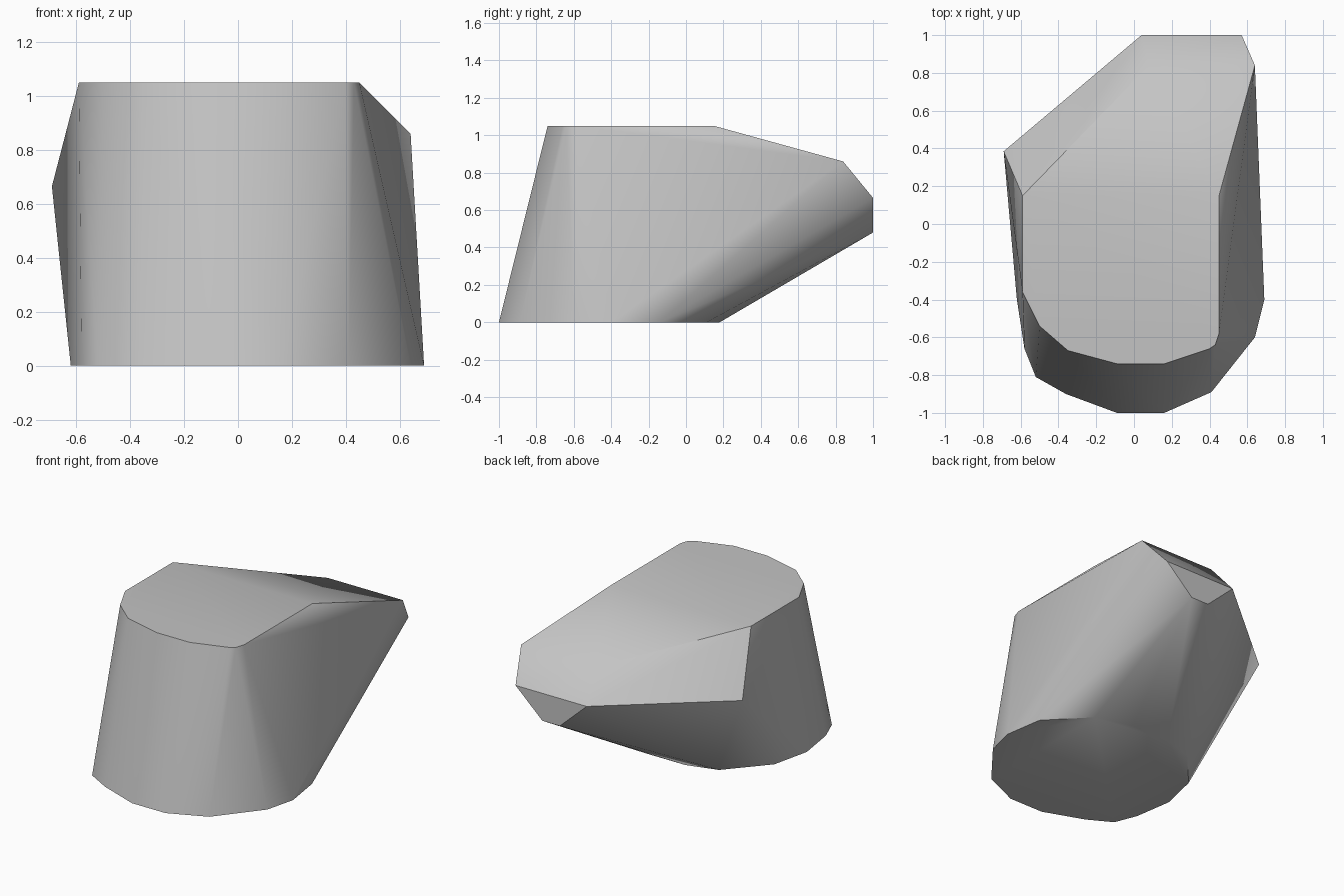
import bpy
import bmesh
import math

default_cube = bpy.data.objects.get("Cube")
if default_cube:
    bpy.data.objects.remove(default_cube, do_unlink=True)


def make_material(name, colour):
    material = bpy.data.materials.new(name)
    material.use_nodes = True
    material.diffuse_color = colour
    shader = next(node for node in material.node_tree.nodes
                  if node.type == "BSDF_PRINCIPLED")
    shader.inputs["Base Color"].default_value = colour
    return material


def level(outline, height):
    """Lift a flat outline to the given height."""
    return [(x, y, height) for x, y in outline]


def hull_object(name, points, material):
    """Wrap a tight faceted skin around the given profile points."""
    bm = bmesh.new()
    for point in points:
        bm.verts.new(point)
    hull = bmesh.ops.convex_hull(bm, input=bm.verts[:])
    unused = [item for item in hull["geom_interior"] + hull["geom_unused"]
              if isinstance(item, bmesh.types.BMVert)]
    bmesh.ops.delete(bm, geom=list(set(unused)), context="VERTS")
    # Merge triangles that lie in one plane
    bmesh.ops.dissolve_limit(bm, angle_limit=math.radians(1),
                             verts=bm.verts[:], edges=bm.edges[:])
    bmesh.ops.recalc_face_normals(bm, faces=bm.faces[:])
    mesh = bpy.data.meshes.new(name)
    bm.to_mesh(mesh)
    bm.free()
    mesh.materials.append(material)
    obj = bpy.data.objects.new(name, mesh)
    bpy.context.collection.objects.link(obj)
    return obj


# Rounded foot outline
foot = [(-.09, -1), (.16, -1), (.41, -.89), (.64, -.6), (.69, -.4),
        (.65, -.14), (.41, .11), (.16, .18), (-.12, .18), (-.33, .12),
        (-.56, -.14), (-.62, -.4), (-.58, -.66), (-.52, -.81), (-.36, -.9)]

# Flat top outline, rounded toward the front
crown = [(-.59, .15), (-.59, -.36), (-.5, -.54), (-.35, -.67), (-.09, -.74),
         (.16, -.74), (.4, -.66), (.43, -.64), (.45, -.58), (.45, .15)]

# Overhanging back: sloped ridge, side chamfer and blunt tip
ridge = [(.08, .84), (.64, .84)]
shoulder = [(-.69, .385), (.04, 1), (.57, 1)]
tip = [(.24, 1), (.37, 1)]

points = (level(foot, 0) + level(crown, 1.05) + level(ridge, .86)
          + level(shoulder, .665) + level(tip, .48))

block = hull_object("slanted_block", points,
                    make_material("plain grey", (.55, .55, .55, 1)))

# Soften shallow edges and keep the steep ones crisp
bpy.ops.object.select_all(action="DESELECT")
block.select_set(True)
bpy.context.view_layer.objects.active = block
bpy.ops.object.shade_smooth_by_angle(angle=math.radians(37))
